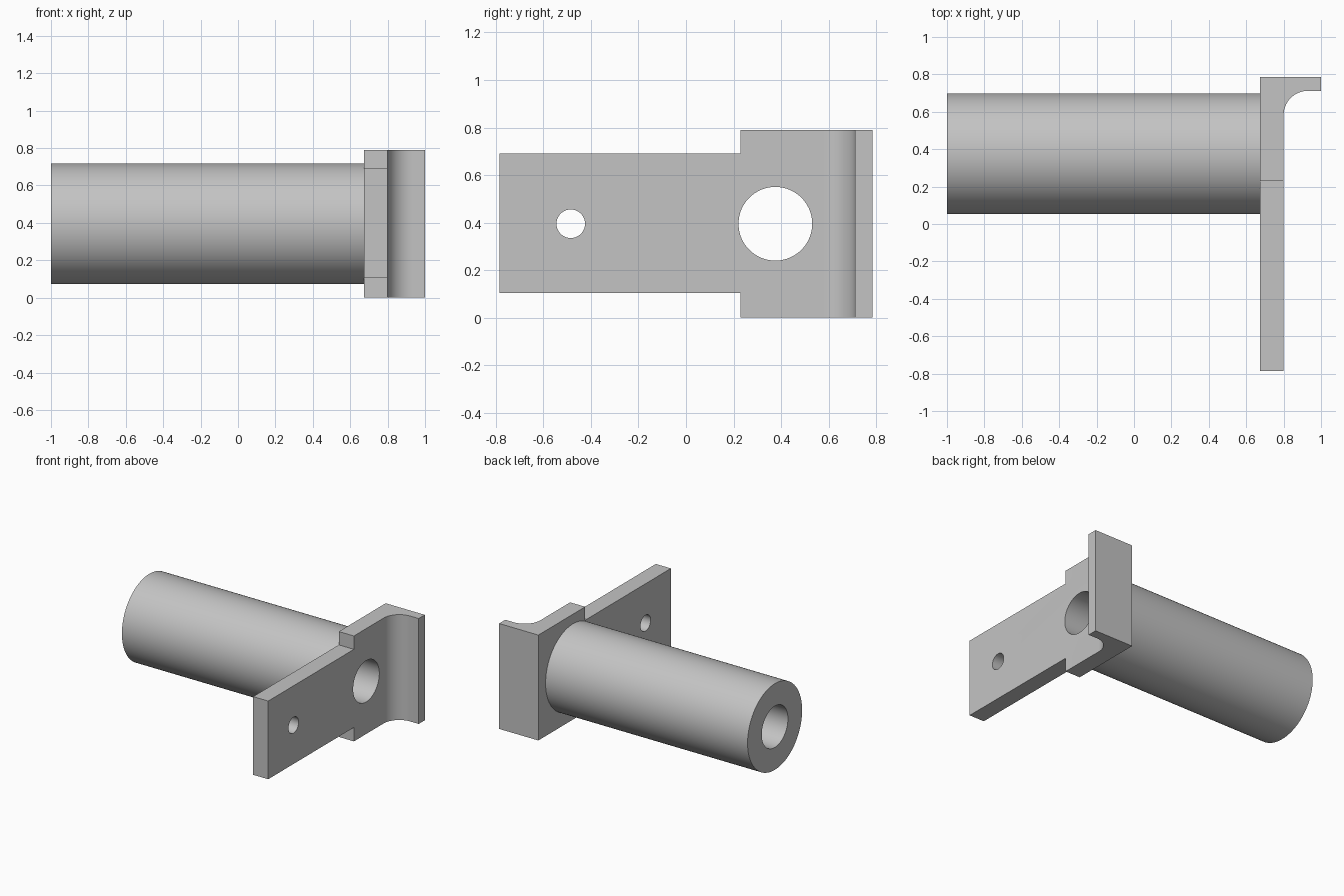
import bpy, bmesh, math
from mathutils import Matrix, Vector

cube = bpy.data.objects.get("Cube")
if cube:
    bpy.data.objects.remove(cube, do_unlink=True)

HEIGHT = 0.79
MID_Z = HEIGHT / 2
PLATE_BACK, PLATE_FACE = 0.675, 0.80
DEPTH = 0.785
TUBE_Y, TUBE_R, BORE_R = 0.376, 0.323, 0.155

steel = bpy.data.materials.new("plain_grey")
steel.use_nodes = True
grey = (0.55, 0.55, 0.55, 1)
steel.diffuse_color = grey
steel.node_tree.nodes["Principled BSDF"].inputs["Base Color"].default_value = grey


def make_object(name, bm):
    bmesh.ops.recalc_face_normals(bm, faces=bm.faces)
    mesh = bpy.data.meshes.new(name)
    bm.to_mesh(mesh)
    bm.free()
    obj = bpy.data.objects.new(name, mesh)
    bpy.context.collection.objects.link(obj)
    mesh.materials.append(steel)
    return obj


def prism(name, outline, height):
    bm = bmesh.new()
    face = bm.faces.new([bm.verts.new((x, y, 0)) for x, y in outline])
    up = bmesh.ops.extrude_face_region(bm, geom=[face])["geom"]
    verts = [v for v in up if isinstance(v, bmesh.types.BMVert)]
    bmesh.ops.translate(bm, verts=verts, vec=(0, 0, height))
    return make_object(name, bm)


def rod(name, radius, x0, x1, y):
    bm = bmesh.new()
    place = Matrix.Translation(((x0 + x1) / 2, y, MID_Z)) @ Matrix.Rotation(math.pi / 2, 4, "Y")
    bmesh.ops.create_cone(bm, cap_ends=True, segments=96, radius1=radius,
                          radius2=radius, depth=x1 - x0, matrix=place)
    return make_object(name, bm)


def box(name, low, high):
    low, high = Vector(low), Vector(high)
    bm = bmesh.new()
    place = Matrix.Translation((low + high) / 2) @ Matrix.Diagonal((*(high - low), 1))
    bmesh.ops.create_cube(bm, size=1, matrix=place)
    return make_object(name, bm)


def activate(obj):
    bpy.ops.object.select_all(action="DESELECT")
    obj.select_set(True)
    bpy.context.view_layer.objects.active = obj


def cut(obj, cutter):
    mod = obj.modifiers.new("cut", "BOOLEAN")
    mod.operation, mod.solver, mod.object = "DIFFERENCE", "EXACT", cutter
    activate(obj)
    bpy.ops.object.modifier_apply(modifier=mod.name)
    bpy.data.objects.remove(cutter, do_unlink=True)


# Mounting plate with a filleted flange along its rear edge
fillet, flange_y = 0.13, 0.712
arc = [(PLATE_FACE + fillet - fillet * math.sin(a), flange_y - fillet + fillet * math.cos(a))
       for a in (math.pi / 2 * i / 20 for i in range(21))]
plate = prism("mounting_plate", [(PLATE_BACK, -DEPTH), (PLATE_BACK, DEPTH), (1, DEPTH),
                                 (1, flange_y), *arc, (PLATE_FACE, -DEPTH)], HEIGHT)

# Narrow the front arm above and below
for low, high in ((-0.2, 0.104), (0.69, 1)):
    cut(plate, box("arm_notch", (0.5, -1, low), (1.1, 0.23, high)))

# Bolt hole and bore opening
cut(plate, rod("bolt_hole", 0.06, 0.5, 1.1, -0.485))
cut(plate, rod("plate_bore", BORE_R, 0.5, 1.1, TUBE_Y))

# Hollow tube
tube = rod("hollow_tube", TUBE_R, -1, PLATE_BACK, TUBE_Y)
cut(tube, rod("tube_bore", BORE_R, -1.2, 0.9, TUBE_Y))

for part in (plate, tube):
    activate(part)
    bpy.ops.object.shade_smooth_by_angle(angle=math.radians(30))
